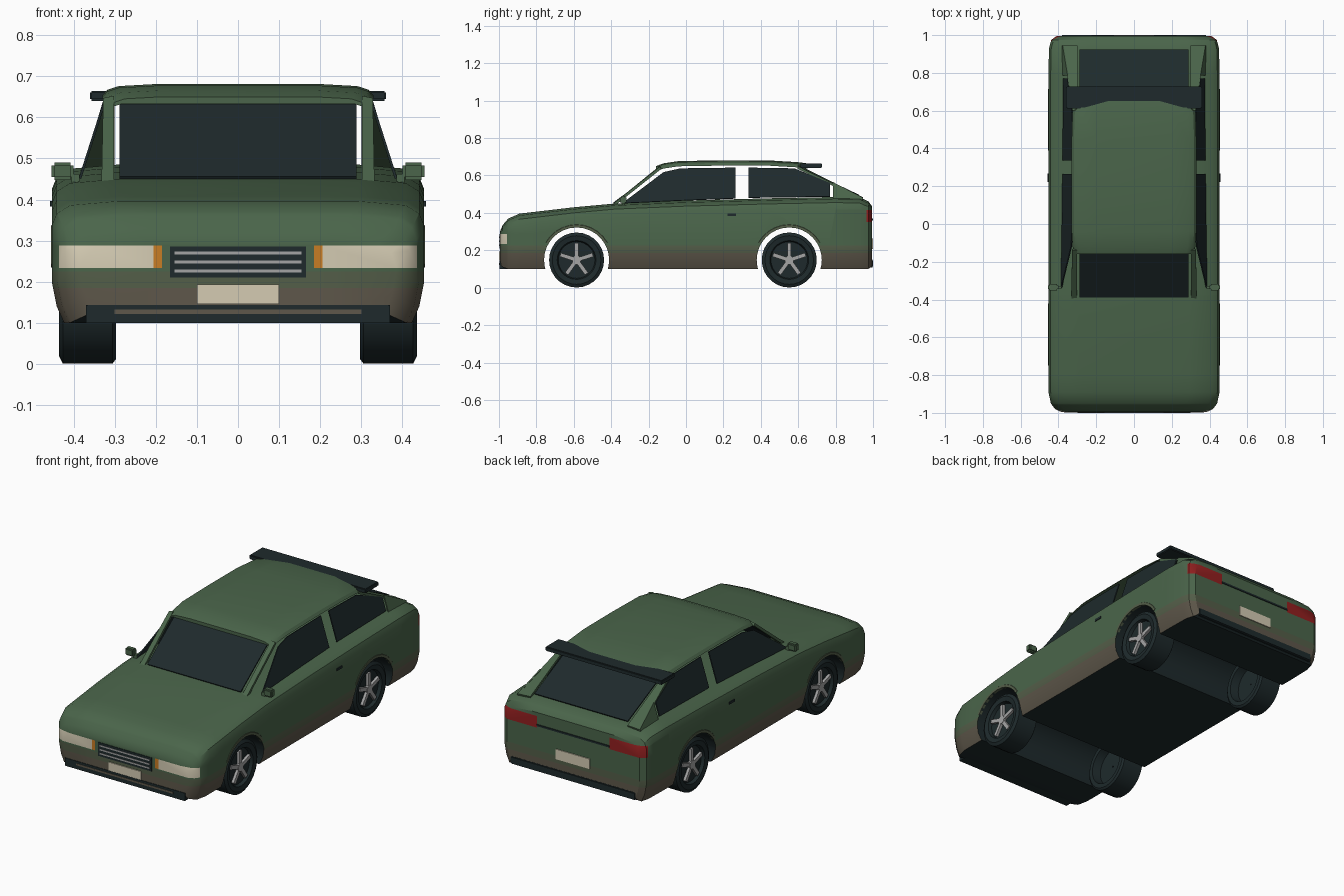
import bpy, bmesh, math
from mathutils import Vector, Matrix

if "Cube" in bpy.data.objects:
    bpy.data.objects.remove(bpy.data.objects["Cube"], do_unlink=True)

def material(name, r, g, b):
    m = bpy.data.materials.new(name)
    m.use_nodes = True
    m.diffuse_color = (r, g, b, 1)
    m.node_tree.nodes["Principled BSDF"].inputs["Base Color"].default_value = (r, g, b, 1)
    return m

GREEN = material("green paint", .069, .130, .069)
OLIVE = material("dusty green", .088, .112, .066)
MUD = material("mud brown", .112, .096, .069)
DARK = material("dark trim", .013, .023, .025)
CREAM = material("cream lamp", .660, .600, .450)
AMBER = material("amber lamp", .578, .205, .018)
RED = material("red lamp", .290, .014, .014)
SILVER = material("silver", .376, .376, .376)
SIDES = (("left", 1), ("right", -1))

def smooth(ob):
    bpy.ops.object.select_all(action='DESELECT')
    ob.select_set(True)
    bpy.context.view_layer.objects.active = ob
    bpy.ops.object.shade_smooth_by_angle(angle=math.radians(30))

def finish(name, bm, *mats):
    bmesh.ops.recalc_face_normals(bm, faces=bm.faces)
    me = bpy.data.meshes.new(name)
    bm.to_mesh(me)
    bm.free()
    for m in mats:
        me.materials.append(m)
    ob = bpy.data.objects.new(name, me)
    bpy.context.collection.objects.link(ob)
    smooth(ob)
    return ob

def loft(rings):
    """Closed skin through equal-length rings, capped at both ends."""
    bm = bmesh.new()
    rows = [[bm.verts.new(p) for p in ring] for ring in rings]
    n = len(rows[0])
    for a, b in zip(rows, rows[1:]):
        for i in range(n):
            j = (i + 1) % n
            bm.faces.new((a[i], a[j], b[j], b[i]))
    bm.faces.new(rows[0])
    bm.faces.new(rows[-1])
    return bm

def mirrored_ring(y, half):
    """Half section from bottom to top, completed across x = 0."""
    return [(x, y, z) for x, z in half] + [(-x, y, z) for x, z in reversed(half)]

def box(name, lo, hi, mat, bevel=0.0):
    bm = bmesh.new()
    lo, hi = Vector(lo), Vector(hi)
    bmesh.ops.create_cube(bm, size=1, matrix=Matrix.Translation((lo + hi) / 2)
                          @ Matrix.Diagonal((*(hi - lo), 1)))
    if bevel:
        bmesh.ops.bevel(bm, geom=bm.edges[:], offset=bevel, segments=2, affect='EDGES')
    finish(name, bm, mat)

def plate(name, pts, mat, depth):
    """Flat polygon thickened by the vector depth."""
    finish(name, loft([pts, [Vector(p) + Vector(depth) for p in pts]]), mat)

# Lower body: length position, half width, underside, top
STATIONS = [(-.995, .385, .125, .30), (-.98, .418, .11, .335), (-.95, .44, .10, .37),
            (-.89, .453, .10, .396), (-.6, .453, .10, .43), (-.38, .453, .10, .45),
            (0, .453, .10, .466), (.45, .453, .10, .478), (.8, .453, .10, .485),
            (.93, .45, .10, .482), (.975, .438, .10, .462), (.995, .41, .115, .435)]

def body_half(w, b, t):
    return [(w - .03, b), (w - .012, b + .04), (w, b + .1), (w, t - .06),
            (w - .012, t - .03), (w - .045, t - .01), (w - .16, t)]

body = finish("body", loft([mirrored_ring(y, body_half(w, b, t)) for y, w, b, t in STATIONS]),
              GREEN, OLIVE, MUD, DARK, CREAM, AMBER, RED)

# Wheel tunnels cut across the body
AXLES = (("front", -.585), ("rear", .552))
AXLE_Z, ARCH = .148, .174
for end, y in AXLES:
    bm = bmesh.new()
    bmesh.ops.create_cone(bm, cap_ends=True, segments=32, radius1=ARCH, radius2=ARCH, depth=1.2,
                          matrix=Matrix.Translation((0, y, AXLE_Z)) @ Matrix.Rotation(math.pi / 2, 4, 'Y'))
    cutter = finish("arch_cutter", bm, DARK)
    mod = body.modifiers.new("arch", 'BOOLEAN')
    mod.operation, mod.solver, mod.object = 'DIFFERENCE', 'EXACT', cutter
    bpy.context.view_layer.objects.active = body
    bpy.ops.object.modifier_apply(modifier=mod.name)
    bpy.data.objects.remove(cutter, do_unlink=True)

# Cut the paint and lamp borders, then colour the faces by position
bm = bmesh.new()
bm.from_mesh(body.data)

def cut(axis, values, keep=lambda y: True):
    for value in values:
        faces = [f for f in bm.faces if keep(f.calc_center_median().y)]
        geom = list({v for f in faces for v in f.verts}) + list({e for f in faces for e in f.edges}) + faces
        co, no = Vector(), Vector()
        co[axis], no[axis] = value, 1
        bmesh.ops.bisect_plane(bm, geom=geom, plane_co=co, plane_no=no, dist=1e-5)

cut(1, [y + d for _, y in AXLES for d in (-.21, .21)])
cut(2, (.185, .225))
for axis, values in ((2, (.233, .288)), (0, (-.205, -.185, .185, .205)), (1, (-.957,))):
    cut(axis, values, lambda y: y < -.85)
for axis, values in ((2, (.35, .415)), (0, (-.225, .225)), (1, (.965,))):
    cut(axis, values, lambda y: y > .86)
bm.normal_update()
for f in bm.faces:
    c = f.calc_center_median()
    in_arch = any(math.hypot(c.y - y, c.z - AXLE_Z) < ARCH + .002 for _, y in AXLES) and abs(f.normal.x) < .3
    if in_arch or f.normal.z < -.6:
        f.material_index = 3
    elif c.y < -.957 and .233 < c.z < .288 and abs(c.x) > .185:
        f.material_index = 4 if abs(c.x) > .205 else 5
    elif c.y > .965 and .35 < c.z < .415 and abs(c.x) > .225:
        f.material_index = 6
    else:
        f.material_index = 2 if c.z < .185 else 1 if c.z < .225 else 0
bm.to_mesh(body.data)
bm.free()
smooth(body)

# Roof shell
ROOF = [(-.16, .315, .650), (-.12, .325, .665), (-.04, .33, .677), (.2, .33, .681),
        (.45, .33, .68), (.6, .325, .671), (.65, .27, .664)]
finish("roof", loft([mirrored_ring(y, [(w - .03, t - .018), (w, t - .028), (w - .012, t - .014),
                                       (w - .04, t - .005), (w - .13, t)]) for y, w, t in ROOF]), GREEN)

# Windscreen and rear window
plate("windscreen", [(-.288, -.388, .456), (.288, -.388, .456), (.288, -.145, .636), (-.288, -.145, .636)],
      DARK, (0, .004, -.006))
plate("rear_window", [(-.288, .925, .497), (.288, .925, .497), (.288, .62, .642), (-.288, .62, .642)],
      DARK, (0, -.003, -.006))

def side_plane(y, z, s):
    """Point on the inward leaning side of the cabin."""
    return (s * (.385 - (z - .46) * .32), y, z)

FRONT_GLASS = [(-.34, .452), (-.12, .618), (-.03, .638), (.265, .642), (.265, .478), (0, .468)]
REAR_GLASS = [(.335, .482), (.335, .642), (.58, .638), (.77, .56), (.77, .488)]
REAR_PANEL = [(.785, .475), (.785, .565), (.945, .482), (.945, .472)]
for side, s in SIDES:
    # Pillars and side glass
    plate(side + "_front_pillar", [(s * .302, -.395, .445), (s * .332, -.395, .445),
                                   (s * .328, -.14, .647), (s * .302, -.14, .652)], GREEN, (0, .008, -.012))
    plate(side + "_rear_pillar", [(s * .3, .945, .484), (s * .376, .945, .48),
                                  (s * .326, .6, .648), (s * .3, .6, .656)], GREEN, (0, -.004, -.012))
    for name, outline, mat in (("front_side_window", FRONT_GLASS, DARK),
                               ("rear_side_window", REAR_GLASS, DARK), ("rear_quarter", REAR_PANEL, GREEN)):
        plate(side + "_" + name, [side_plane(y, z, s) for y, z in outline], mat, (-s * .006, 0, -.002))

    # Mirrors and door handles
    for name, a, b, lo, hi, mat, bevel in (
            ("mirror", .40, .454, (-.352, .448), (-.318, .49), GREEN, .007),
            ("mirror_arm", .385, .405, (-.342, .43), (-.328, .462), GREEN, 0),
            ("door_handle", .45, .457, (.222, .383), (.268, .396), DARK, 0)):
        x0, x1 = sorted((s * a, s * b))
        box(f"{side}_{name}", (x0, *lo), (x1, *hi), mat, bevel)

    for end, y in AXLES:
        # Raised arch lip
        arc = [math.radians(a) for a in range(30, 151, 12)]
        lip = [[(s * x, y + r * math.cos(a), AXLE_Z + r * math.sin(a))
                for x, r in ((.44, ARCH), (.455, ARCH), (.455, .188), (.44, .20))] for a in arc]
        finish(f"{side}_{end}_arch_lip", loft(lip), OLIVE)

        # Tyre turned from a profile
        profile = [(.412, .004), (.412, .098), (.430, .104), (.435, .130), (.426, .147), (.305, .147),
                   (.297, .136), (.297, .112), (.345, .104), (.345, .004)]
        turn = [[(s * x, y + r * math.cos(a), AXLE_Z + r * math.sin(a)) for x, r in profile]
                for a in (math.tau * i / 28 for i in range(28))]
        bm = loft(turn + turn[:1])
        bmesh.ops.delete(bm, geom=[f for f in bm.faces if len(f.verts) > 4], context='FACES_ONLY')
        bmesh.ops.remove_doubles(bm, verts=bm.verts, dist=1e-5)
        finish(f"{side}_{end}_tyre", bm, DARK)

        # Five spoke wheel with a hub
        bm = bmesh.new()
        place = Matrix.Translation((s * .419, y, AXLE_Z))
        for i in range(5):
            spin = Matrix.Rotation(math.tau * i / 5, 4, 'X')
            bmesh.ops.create_cube(bm, size=1, matrix=place @ spin @ Matrix.Translation((0, 0, .05))
                                  @ Matrix.Diagonal((.016, .021, .082, 1)))
        bmesh.ops.create_cone(bm, cap_ends=True, segments=12, radius1=.024, radius2=.024, depth=.02,
                              matrix=place @ Matrix.Rotation(math.pi / 2, 4, 'Y'))
        finish(f"{side}_{end}_spokes", bm, SILVER)

# Front grille, number plate and air dam
box("grille", (-.165, -.998, .21), (.165, -.99, .286), DARK)
for i in range(3):
    z = .226 + i * .022
    box(f"grille_bar_{i + 1}", (-.155, -1, z - .004), (.155, -.99, z + .004), SILVER)
box("front_plate", (-.1, -1, .146), (.1, -.99, .193), CREAM)
box("front_air_dam", (-.37, -.998, .1), (.37, -.95, .144), DARK)
box("air_dam_insert", (-.3, -1, .122), (.3, -.99, .132), MUD)

# Rear trim, number plate, bumper and spoiler
box("tail_trim", (-.225, .99, .36), (.225, .999, .37), DARK)
box("rear_plate", (-.105, .99, .208), (.105, 1, .264), CREAM)
box("rear_bumper", (-.385, .95, .108), (.385, 1, .15), DARK, .004)
box("roof_spoiler", (-.36, .612, .640), (.36, .728, .664), DARK, .004)
